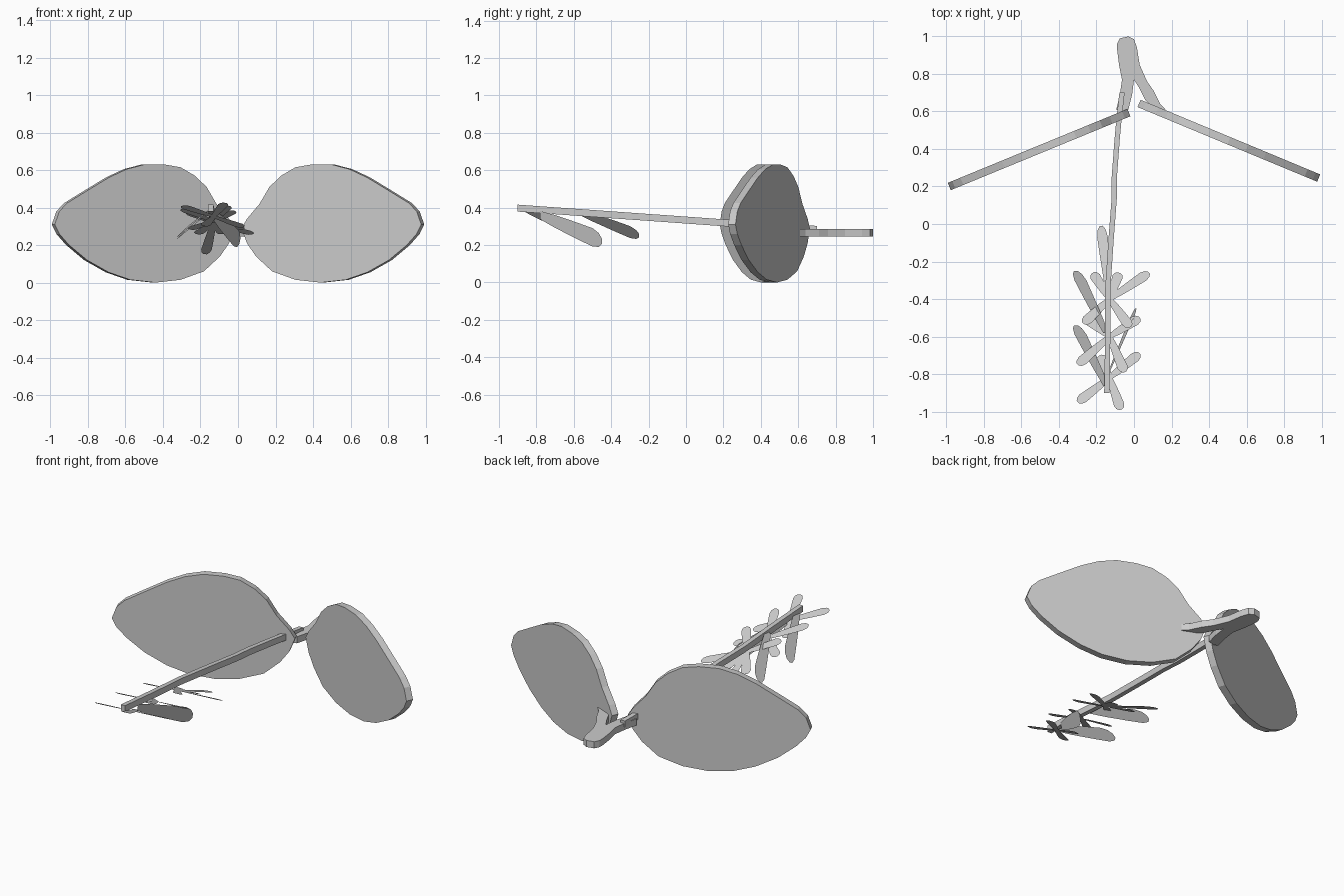
import bpy
import bmesh
from mathutils import Vector

cube = bpy.data.objects.get("Cube")
if cube:
    bpy.data.objects.remove(cube)

grey = bpy.data.materials.new("plain_grey")
grey.use_nodes = True
GREY = (0.6, 0.6, 0.6, 1)
grey.diffuse_color = GREY
grey.node_tree.nodes["Principled BSDF"].inputs["Base Color"].default_value = GREY


def plate(name, points, depth=None):
    """Flat outline, optionally extruded along the depth vector."""
    bm = bmesh.new()
    face = bm.faces.new([bm.verts.new(p) for p in points])
    if depth:
        out = bmesh.ops.extrude_face_region(bm, geom=[face], use_keep_orig=True)
        verts = [g for g in out["geom"] if isinstance(g, bmesh.types.BMVert)]
        bmesh.ops.translate(bm, vec=Vector(depth), verts=verts)
        bmesh.ops.recalc_face_normals(bm, faces=bm.faces)
    elif face.normal.z < 0 or face.normal.length == 0:
        face.normal_update()
        if face.normal.z < 0:
            face.normal_flip()
    mesh = bpy.data.meshes.new(name)
    bm.to_mesh(mesh)
    bm.free()
    mesh.materials.append(grey)
    obj = bpy.data.objects.new(name, mesh)
    bpy.context.collection.objects.link(obj)


# Two large upright seed leaves sharing one outline (distance from stem, height)
LEAF = [(0, .29), (.03, .34), (.1, .42), (.155, .51), (.22, .57), (.3, .615),
        (.39, .63), (.5, .63), (.6, .605), (.7, .56), (.82, .49), (.93, .425),
        (.975, .38), (1, .31), (.975, .26), (.92, .2), (.82, .12), (.7, .055),
        (.58, .015), (.44, 0), (.3, .015), (.17, .06), (.08, .14), (.03, .21)]


def leaf(name, inner, outer):
    a, b = Vector((*inner, 0)), Vector((*outer, 0))
    side = (b - a).cross(Vector((0, 0, 1))).normalized() * .042
    plate(name, [a.lerp(b, t) - side / 2 + Vector((0, 0, z)) for t, z in LEAF], side)


leaf("left_leaf", (.027, .643), (.985, .245))
leaf("right_leaf", (-.027, .594), (-.985, .2))

# Forked flat stem behind the leaves
FORK = [(-.09, .96), (-.075, .99), (-.03, 1), (0, .985), (.016, .94), (.03, .85),
        (.07, .76), (.105, .71), (.14, .64), (.17, .61), (.11, .615), (.06, .66),
        (.025, .73), (0, .77), (-.01, .69), (-.03, .61), (-.07, .6), (-.095, .61),
        (-.075, .69), (-.064, .77), (-.08, .85), (-.09, .93)]
plate("forked_stem", [(x, y, .246) for x, y in FORK], (0, 0, .04))

# Long wavy stalk
PATH = [(-.145, -.9), (-.14, -.6), (-.14, -.35), (-.122, -.08), (-.106, .13),
        (-.105, .25), (-.09, .45), (-.08, .56), (-.064, .7)]


def stalk_z(y):
    return .333 - .071 * y


outline = [(x - .014, y) for x, y in PATH] + [(x + .014, y) for x, y in reversed(PATH)]
plate("stalk", [(x, y, stalk_z(y) - .018) for x, y in outline], (0, 0, .037))

# Paper-thin leaflets, slightly wider toward the rounded tip
BLADE = [(0, .45), (.25, .7), (.6, .9), (.85, 1), (.95, .75), (1, .3)]


def leaflet(name, base, tip, across, half):
    a, b = Vector(base), Vector(tip)
    w = Vector(across).normalized() * half
    plate(name, [a.lerp(b, t) + w * k for t, k in BLADE]
          + [a.lerp(b, t) - w * k for t, k in reversed(BLADE)])


# Three clusters lying in parallel sloping planes: (plane offset, node y, tips)
SLOPE = .43
CLUSTERS = {
    "end": (0, -.82, [(.03, -.69), (-.07, -.99), (-.3, -.95), (-.18, -.7)]),
    "middle": (.07, -.6, [(.03, -.5), (-.05, -.79), (-.3, -.75), (-.26, -.5)]),
    "inner": (.147, -.4, [(.08, -.26), (-.02, -.55), (-.27, -.53), (-.175, -.01),
                          (-.22, -.26), (-.08, -.26)]),
}
normal = Vector((0, SLOPE, 1))
for label, (offset, node_y, tips) in CLUSTERS.items():
    base = Vector((-.13, node_y, offset - SLOPE * node_y))
    for i, (x, y) in enumerate(tips):
        tip = Vector((x, y, offset - SLOPE * y))
        leaflet(f"{label}_leaflet_{i + 1}", base, tip, normal.cross(tip - base), .028)

# Broader hanging leaflets turned on edge
leaflet("hanging_leaflet_end", (-.15, -.86, .39), (-.31, -.54, .26), (1, 0, 1), .045)
leaflet("hanging_leaflet_inner", (-.15, -.58, .38), (-.31, -.25, .25), (1, 0, 1), .045)
leaflet("hanging_leaflet_left", (-.13, -.78, .36), (.01, -.45, .22), (.2, 0, 1), .05)
